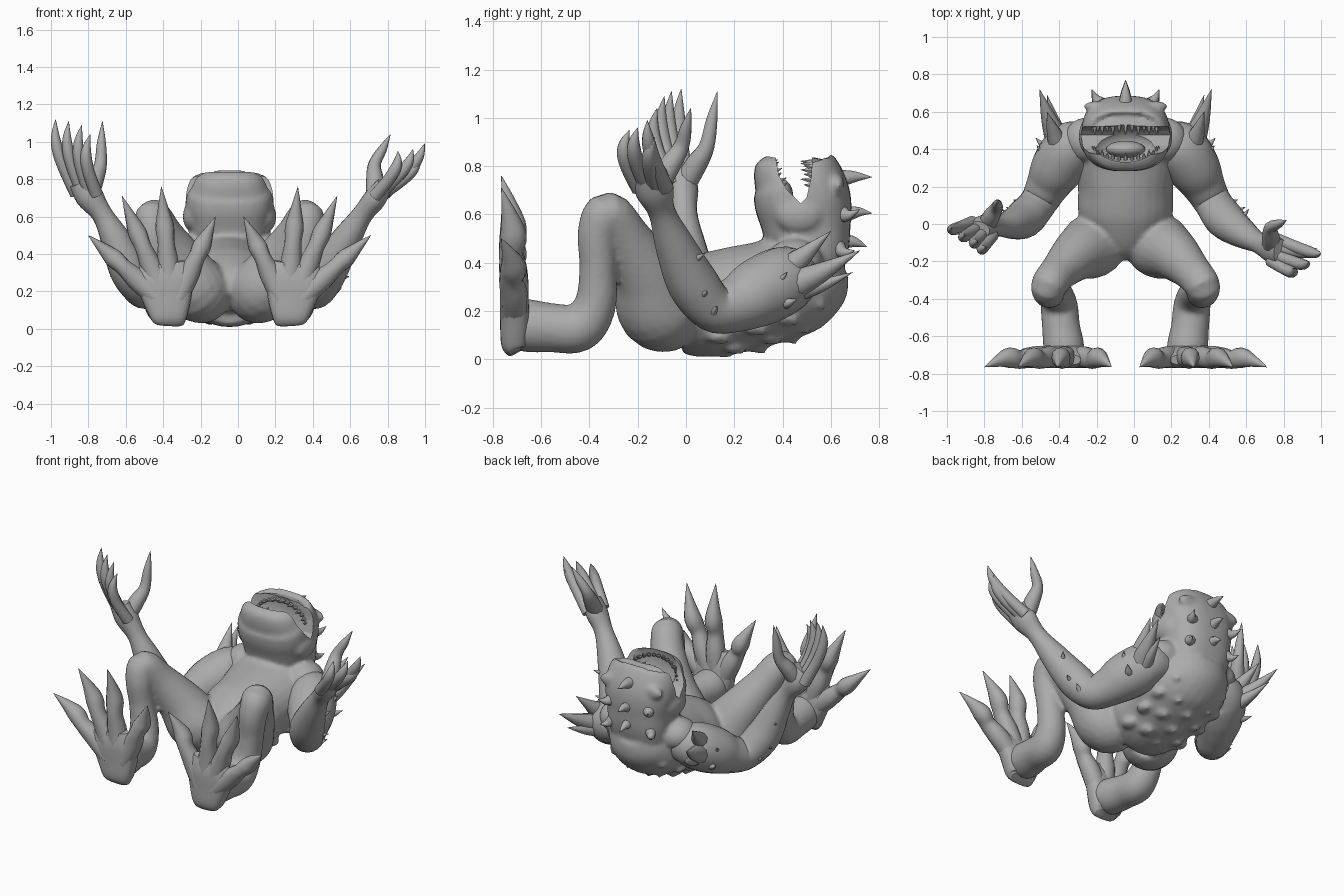
import bpy, bmesh, math
from mathutils import Vector, Matrix

if "Cube" in bpy.data.objects:
    bpy.data.objects.remove(bpy.data.objects["Cube"], do_unlink=True)

CX = -0.045  # body midline
SKIN = bpy.data.materials.new("grey_skin")
SKIN.use_nodes = True
SKIN.diffuse_color = (0.41, 0.41, 0.41, 1)
SKIN.node_tree.nodes["Principled BSDF"].inputs["Base Color"].default_value = (0.41, 0.41, 0.41, 1)


def resample(rows, steps):
    """Smooth curve through rows of (x, y, z, rx, ry)."""
    out = []
    for i in range(len(rows) - 1):
        p = [rows[max(0, min(len(rows) - 1, i + k))] for k in (-1, 0, 1, 2)]
        for s in range(steps):
            t = s / steps
            out.append([0.5 * (2 * b + (c - a) * t + (2 * a - 5 * b + 4 * c - d) * t * t
                               + (3 * b - a - 3 * c + d) * t ** 3)
                        for a, b, c, d in zip(*p)])
    return out + [list(rows[-1])]


def tube(bm, rows, sides=20, steps=5, power=2.0):
    """Closed loft along a path with superellipse sections."""
    rows = [r if len(r) == 5 else (*r, r[3]) for r in rows]
    pts = resample(rows, steps)
    loops = []
    for i, p in enumerate(pts):
        a, b = pts[max(0, i - 1)], pts[min(len(pts) - 1, i + 1)]
        t = (Vector(b[:3]) - Vector(a[:3])).normalized()
        side = (Vector((1, 0, 0)) - t * t.x).normalized()
        up = t.cross(side)
        ring = []
        for k in range(sides):
            w = math.tau * k / sides
            c, s = math.cos(w), math.sin(w)
            c = math.copysign(abs(c) ** (2 / power), c) * max(p[3], 0.001)
            s = math.copysign(abs(s) ** (2 / power), s) * max(p[4], 0.001)
            ring.append(bm.verts.new(Vector(p[:3]) + side * c + up * s))
        loops.append(ring)
    for a, b in zip(loops, loops[1:]):
        for k in range(sides):
            n = (k + 1) % sides
            bm.faces.new((a[k], a[n], b[n], b[k]))
    bm.faces.new(loops[0][::-1])
    bm.faces.new(loops[-1])


def horn(bm, base, tip, r, bend=(0, 0, 0), sides=10):
    """Tapered, slightly bent spike."""
    b, t = Vector(base), Vector(tip)
    m = b.lerp(t, 0.5) + Vector(bend)
    tube(bm, [(*b, r), (*m, r * 0.62), (*t, 0.001)], sides, 4)


def ball(bm, loc, size):
    bmesh.ops.create_uvsphere(bm, u_segments=24, v_segments=14, radius=1,
                              matrix=Matrix.Translation(loc) @ Matrix.Diagonal((*size, 1)))


def finish(name, bm, helper=False):
    bmesh.ops.recalc_face_normals(bm, faces=bm.faces)
    me = bpy.data.meshes.new(name)
    bm.to_mesh(me)
    bm.free()
    me.materials.append(SKIN)
    ob = bpy.data.objects.new(name, me)
    bpy.context.collection.objects.link(ob)
    ob.location.x = CX
    ob.hide_render = helper
    return ob


def smooth(ob, angle=45):
    bpy.ops.object.select_all(action='DESELECT')
    ob.select_set(True)
    bpy.context.view_layer.objects.active = ob
    bpy.ops.object.shade_smooth_by_angle(angle=math.radians(angle))


def flip(p, s):
    return (p[0] * s, *p[1:])


# Torso, head and legs, blended into one skin
TORSO = [(0, -.13, .14, .08, .07), (0, -.08, .185, .17, .16), (0, .05, .215, .25, .21),
         (0, .2, .245, .255, .22), (0, .35, .28, .28, .215), (0, .47, .325, .255, .215),
         (0, .57, .37, .19, .165), (0, .63, .41, .1, .07)]
HEAD = [(0, .46, .28, .19, .15), (0, .505, .45, .205, .165), (0, .5, .55, .215, .185),
        (0, .485, .65, .235, .2), (0, .46, .74, .23, .19), (0, .438, .79, .2, .163),
        (0, .435, .825, .165, .132), (0, .435, .84, .13, .1)]
LEG = [(.1, -.02, .18, .14), (.17, -.11, .21, .175), (.26, -.165, .35, .14), (.35, -.25, .5, .105),
       (.41, -.325, .6, .095), (.41, -.365, .52, .085), (.395, -.365, .38, .077),
       (.37, -.375, .23, .087), (.355, -.44, .132, .1), (.345, -.55, .13, .102),
       (.33, -.66, .14, .11), (.325, -.73, .155, .095)]
FOOT = [(.325, -.7, .03, .075, .03), (.325, -.71, .06, .098, .055), (.335, -.707, .17, .135, .063),
        (.35, -.715, .27, .155, .055), (.36, -.725, .35, .12, .03)]
bm = bmesh.new()
tube(bm, TORSO, 28)
tube(bm, HEAD, 32, power=2.6)
for s in (-1, 1):
    tube(bm, [flip(p, s) for p in LEG])
    # brow, cheek and collar bulges
    ball(bm, (s * .145, .63, .72), (.08, .028, .045))
    ball(bm, (s * .2, .47, .6), (.05, .1, .08))
    ball(bm, (s * .21, .45, .4), (.12, .12, .1))
# lumps with short points down the back
for j, ang in enumerate((-.85, -.42, 0, .42, .85)):
    for i in range(4):
        row = resample(TORSO, 5)[13 + i * 5 + j % 2 * 2]
        n = Vector((math.sin(ang), .3, -math.cos(ang)))
        p = Vector((row[3] * n.x, row[1], row[2] + row[4] * n.z))
        p.z = max(p.z, .03)
        ball(bm, p - n * .012, (.055, .055, .032))
        tip = p + Vector((n.x * .04, .045, n.z * .028))
        horn(bm, p - n * .02, tip, .04)
body = finish("body", bm)

# Mouth cutters
bm = bmesh.new()
profile = [(.475, .645), (.42, .7), (.385, .76), (.36, .9), (.525, .9), (.52, .76), (.5, .67)]
face = bm.faces.new([bm.verts.new((-.3, y, z)) for y, z in profile])
new = bmesh.ops.extrude_face_region(bm, geom=[face])["geom"]
bmesh.ops.translate(bm, vec=(.6, 0, 0), verts=[v for v in new if isinstance(v, bmesh.types.BMVert)])
gape = finish("mouth_gape_cutter", bm, True)
bm = bmesh.new()
ball(bm, (0, .43, .78), (.175, .108, .16))
cavity = finish("mouth_cavity_cutter", bm, True)

mod = body.modifiers.new("blend", 'REMESH')
mod.mode, mod.voxel_size = 'VOXEL', 0.013
mod = body.modifiers.new("soften", 'SMOOTH')
mod.factor, mod.iterations = 0.5, 5
for cutter in (gape, cavity):
    mod = body.modifiers.new("mouth", 'BOOLEAN')
    mod.operation, mod.solver, mod.object = 'DIFFERENCE', 'EXACT', cutter
bpy.context.view_layer.update()
old = body.data
body.data = bpy.data.meshes.new_from_object(body.evaluated_get(bpy.context.evaluated_depsgraph_get()))
body.modifiers.clear()
bpy.data.meshes.remove(old)
for cutter in (gape, cavity):
    bpy.data.objects.remove(cutter, do_unlink=True)
smooth(body)

# Tongue, eyes and nostril rims
bm = bmesh.new()
ball(bm, (0, .4, .67), (.105, .045, .075))
smooth(finish("tongue", bm))
bm = bmesh.new()
for s in (-1, 1):
    ball(bm, (s * .15, .587, .74), (.036, .034, .034))
smooth(finish("eyes", bm))
bm = bmesh.new()
for s in (-1, 1):
    ball(bm, (s * .075, .56, .8), (.018, .015, .012))
smooth(finish("nostrils", bm))

# Teeth along both jaw rims
bm = bmesh.new()
N = 14
for i in range(N + 1):
    w = (i / N * 2 - 1) * 1.35
    u, z = .18 * math.sin(w), .69 + .125 * math.cos(w)
    long = .045 if i % 2 else .032
    horn(bm, (u, .535, z), (u, .52 - long, z + .006), .016, sides=6)
    low = .345 + .06 * (1 - math.cos(w))
    horn(bm, (u, low, z - .005), (u, low + long * .8, z + .012), .013, sides=6)
smooth(finish("teeth", bm))

# Feet with four clawed toes
TOES = [(.755, .5), (.575, .71), (.365, .76), (.075, .6)]
for s, side in ((-1, "right"), (1, "left")):
    bm = bmesh.new()
    tube(bm, [flip(p, s) for p in FOOT], power=3)
    for i, (u, z) in enumerate(TOES):
        b = Vector((.28 + .1 * (3 - i) / 3, -.705, .16))
        path = []
        for f, r, y in ((0, .056, -.712), (.3, .058, -.712), (.5, .045, -.725), (.64, .05, -.715),
                        (.8, .03, -.732), (1, .001, -.765)):
            path.append((s * (b.x + (u - b.x) * f), y, b.z + (z - b.z) * f, r, min(r * 1.1, .058)))
        tube(bm, path, 12, 4, 2.2)
    smooth(finish(side + "_foot", bm))

# Arms: shared upper arm, individually posed forearm and hand
UPPER = [(.2, .45, .34, .1), (.29, .41, .33, .14), (.365, .3, .275, .142), (.42, .2, .225, .115),
         (.47, .11, .215, .1)]
RIGHT = [(-.54, .03, .32, .105), (-.61, 0, .48, .08), (-.68, -.01, .61, .056),
         (-.75, -.015, .71, .075, .065), (-.79, -.03, .79, .07, .045)]
LEFT = [(.53, .025, .32, .105), (.625, -.05, .48, .08), (.71, -.1, .61, .056),
        (.78, -.13, .7, .06, .08), (.83, -.15, .77, .045, .07)]
RIGHT_TIPS = [(-.93, -.02, 1.12), (-.86, -.06, 1.11), (-.79, -.09, 1.09), (-.745, -.12, 1.04)]
LEFT_TIPS = [(1.043, -.16, .99), (1.02, -.13, .92), (.98, -.2, .96), (.9, -.235, .95)]
for s, side, fore, tips, thumb, spread in (
        (-1, "right", RIGHT, RIGHT_TIPS, [(-.69, .085, .88), (-.68, .13, 1.11)], (.035, -.022, 0)),
        (1, "left", LEFT, LEFT_TIPS, [(.775, -.02, .88), (.86, .02, 1.04)], (-.012, -.036, 0))):
    bm = bmesh.new()
    tube(bm, [flip(p, s) for p in UPPER] + fore)
    smooth(finish(side + "_arm", bm))
    bm = bmesh.new()
    palm = Vector(fore[3][:3])
    for i, tip in enumerate(tips):
        t = Vector(tip)
        root = palm + Vector(spread) * (i - 1.5) + Vector((s * .015, -.01, .01))
        out = Vector((s * .035, -.02 - .006 * i, 0))
        spots = ((0, .036, 0), (.35, .033, .8), (.6, .031, 1), (.8, .021, .7), (1, .001, 0))
        tube(bm, [(*(root.lerp(t, f) + out * k), r) for f, r, k in spots], 10, 4)
    mid, end = map(Vector, thumb)
    tube(bm, [(*palm, .05), (*palm.lerp(mid, .55), .047), (*mid, .034),
              (*mid.lerp(end, .5), .024), (*end, .001)], 10, 4)
    smooth(finish(side + "_fingers", bm))

# Head, shoulder and elbow spikes
bm = bmesh.new()
for base, tip, r in (((0, .6, .74), (0, .77, .755), .045), ((0, .66, .6), (0, .77, .605), .035),
                     ((0, .65, .49), (0, .75, .465), .035)):
    horn(bm, base, tip, r, (0, 0, .008))
for s in (-1, 1):
    for base, tip, r in (
            ((.36, .43, .3), (.46, .72, .45), .068), ((.34, .38, .34), (.42, .6, .53), .068),
            ((.35, .46, .28), (.42, .69, .36), .045), ((.41, .36, .3), (.475, .42, .36), .035),
            ((.4, .4, .24), (.48, .46, .25), .035), ((.5, .11, .19), (.6, .13, .22), .035),
            ((.52, .06, .28), (.64, .09, .28), .035), ((.6, .03, .42), (.66, .08, .44), .025),
            ((.14, .65, .6), (.18, .72, .62), .035), ((.14, .63, .46), (.18, .7, .45), .035)):
        horn(bm, flip(base, s), flip(tip, s), r, (0, -.01, -.012))
smooth(finish("spikes", bm))
